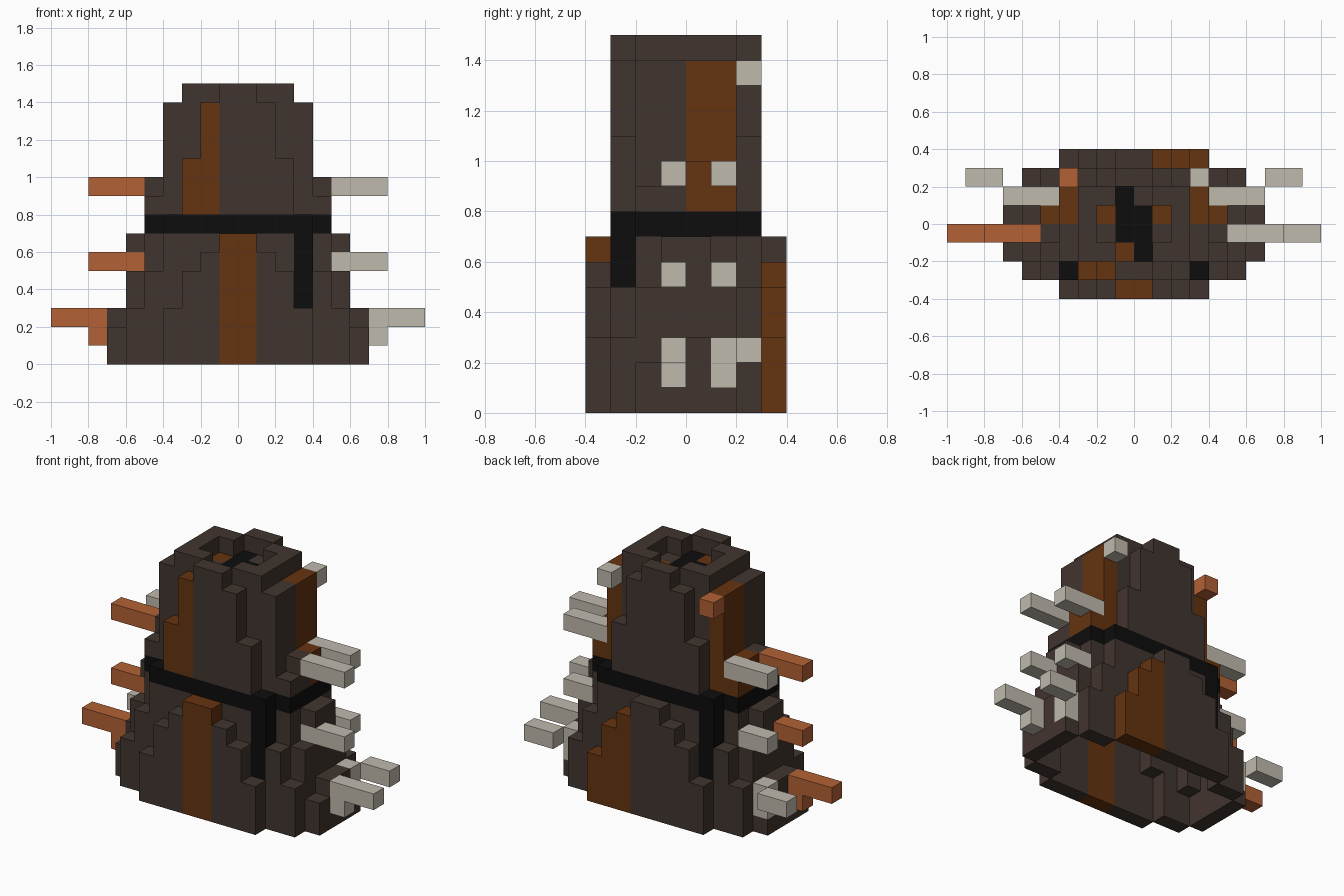
import bpy
import bmesh
from mathutils import Vector

cube = bpy.data.objects.get("Cube")
if cube:
    bpy.data.objects.remove(cube, do_unlink=True)

S = 0.1  # block size

COLOURS = {
    "dark_cloth": (0.053, 0.035, 0.028),
    "brown_cloth": (0.130, 0.033, 0.005),
    "black_leather": (0.004, 0.004, 0.004),
    "rust_orange": (0.451, 0.120, 0.036),
    "pale_bone": (0.530, 0.490, 0.420),
}


def make_material(name, rgb):
    mat = bpy.data.materials.new(name)
    mat.use_nodes = True
    mat.diffuse_color = (*rgb, 1)
    bsdf = next(n for n in mat.node_tree.nodes if n.type == "BSDF_PRINCIPLED")
    bsdf.inputs["Base Color"].default_value = (*rgb, 1)
    bsdf.inputs["Roughness"].default_value = 0.9
    return mat


def fold(i):
    """Distance of a block from the centre plane, counted in blocks."""
    return i if i >= 0 else -1 - i


# Column heights: one list per row away from the middle, stepping outward in x
SKIRT = [[7, 7, 7, 7, 7, 7, 3], [7, 7, 7, 7, 7, 5, 2], [7, 7, 7, 7, 5, 3], [7, 6, 5, 3]]
CHEST = [[14, 14, 15, 14, 10], [14, 15, 15, 14, 9], [15, 14, 11, 8]]
BELT_Z = 7

cells = {}


def fill(part, xs, ys, zs):
    for i in range(*xs):
        for j in range(*ys):
            for k in range(*zs):
                cells[i, j, k] = part


def recolour(part, test):
    for c in cells:
        if test(*c):
            cells[c] = part


# Robe: stepped skirt and stepped chest, mirrored both ways
for table, bottom in ((SKIRT, 0), (CHEST, BELT_Z)):
    for row, heights in enumerate(table):
        for col, top in enumerate(heights):
            for i in (col, -1 - col):
                for j in (row, -1 - row):
                    fill("robe", (i, i + 1), (j, j + 1), (bottom, top))

# Brown cloth panels: front and back skirt, chest stripe, both flanks
recolour("brown_panels", lambda i, j, k: k < BELT_Z and j == -4 and fold(i) == 0)
recolour("brown_panels", lambda i, j, k: k < BELT_Z and j == 3 and 1 <= i <= 3)
recolour("brown_panels", lambda i, j, k: k > BELT_Z and j == -3 and i in (-3, -2))
recolour("brown_panels", lambda i, j, k: k > BELT_Z and j in (0, 1) and fold(i) >= 3)

# Patches on the sunken neck floor
recolour("brown_panels", lambda i, j, k: k == 13 and (i, j) in ((-2, 0), (1, 0), (-1, -2)))
recolour("neck_patch", lambda i, j, k: k == 13 and ((i == -1 and -1 <= j <= 1)
                                                   or (i == 0 and -2 <= j <= 0)))

# Belt with one hanging end at the front and one at the back
recolour("belt", lambda i, j, k: k == BELT_Z)
fill("belt", (3, 4), (-3, -2), (3, 8))
fill("belt", (-4, -3), (2, 3), (3, 8))

# Keep only the outer shell, open underneath
STEPS = [(1, 0, 0), (-1, 0, 0), (0, 1, 0), (0, -1, 0), (0, 0, 1), (0, 0, -1)]


def step(c, d):
    return tuple(a + b for a, b in zip(c, d))


solid = set(cells)
for c in solid:
    around = [step(c, d) for d in STEPS]
    if all(n in solid or n[2] < 0 for n in around):
        del cells[c]


# Spikes on both sides
def spike(part, side, x0, x1, y, z0, z1):
    xs = (x0, x1) if side > 0 else (-x1, -x0)
    fill(part, xs, (y, y + 1), (z0, z1))


for side, front in ((1, "bone_spikes"), (-1, "rust_spikes")):
    # forward row
    spike(front, side, 5, 8, -1, 9, 10)
    spike(front, side, 5, 8, -1, 5, 6)
    spike(front, side, 7, 10, -1, 2, 3)
    spike(front, side, 7, 8, -1, 1, 2)
    # shoulder stud
    spike(front, side, 3, 4, 2, 13, 14)
    # rear row
    spike("bone_spikes", side, 4, 7, 1, 9, 10)
    spike("bone_spikes", side, 5, 7, 1, 5, 6)
    spike("bone_spikes", side, 6, 7, 1, 1, 3)
    spike("bone_spikes", side, 7, 9, 2, 2, 3)


# Turn every part into a mesh of its exposed block faces
def build(part, mat):
    bm = bmesh.new()
    for c, owner in cells.items():
        if owner != part:
            continue
        centre = (Vector(c) + Vector((0.5, 0.5, 0.5))) * S
        for d in STEPS:
            if step(c, d) in cells:
                continue
            n = Vector(d)
            u = Vector((d[1], d[2], d[0]))
            v = n.cross(u)
            corners = (u + v, v - u, -u - v, u - v)
            bm.faces.new([bm.verts.new(centre + (n + w) * S / 2) for w in corners])
    bmesh.ops.remove_doubles(bm, verts=bm.verts, dist=S / 100)
    bmesh.ops.recalc_face_normals(bm, faces=bm.faces) if "spikes" in part else None
    mesh = bpy.data.meshes.new(part)
    bm.to_mesh(mesh)
    bm.free()
    mesh.materials.append(mat)
    bpy.context.collection.objects.link(bpy.data.objects.new(part, mesh))


mats = {name: make_material(name, rgb) for name, rgb in COLOURS.items()}
for part, colour in (("robe", "dark_cloth"), ("brown_panels", "brown_cloth"),
                     ("belt", "black_leather"), ("neck_patch", "black_leather"),
                     ("rust_spikes", "rust_orange"), ("bone_spikes", "pale_bone")):
    build(part, mats[colour])
